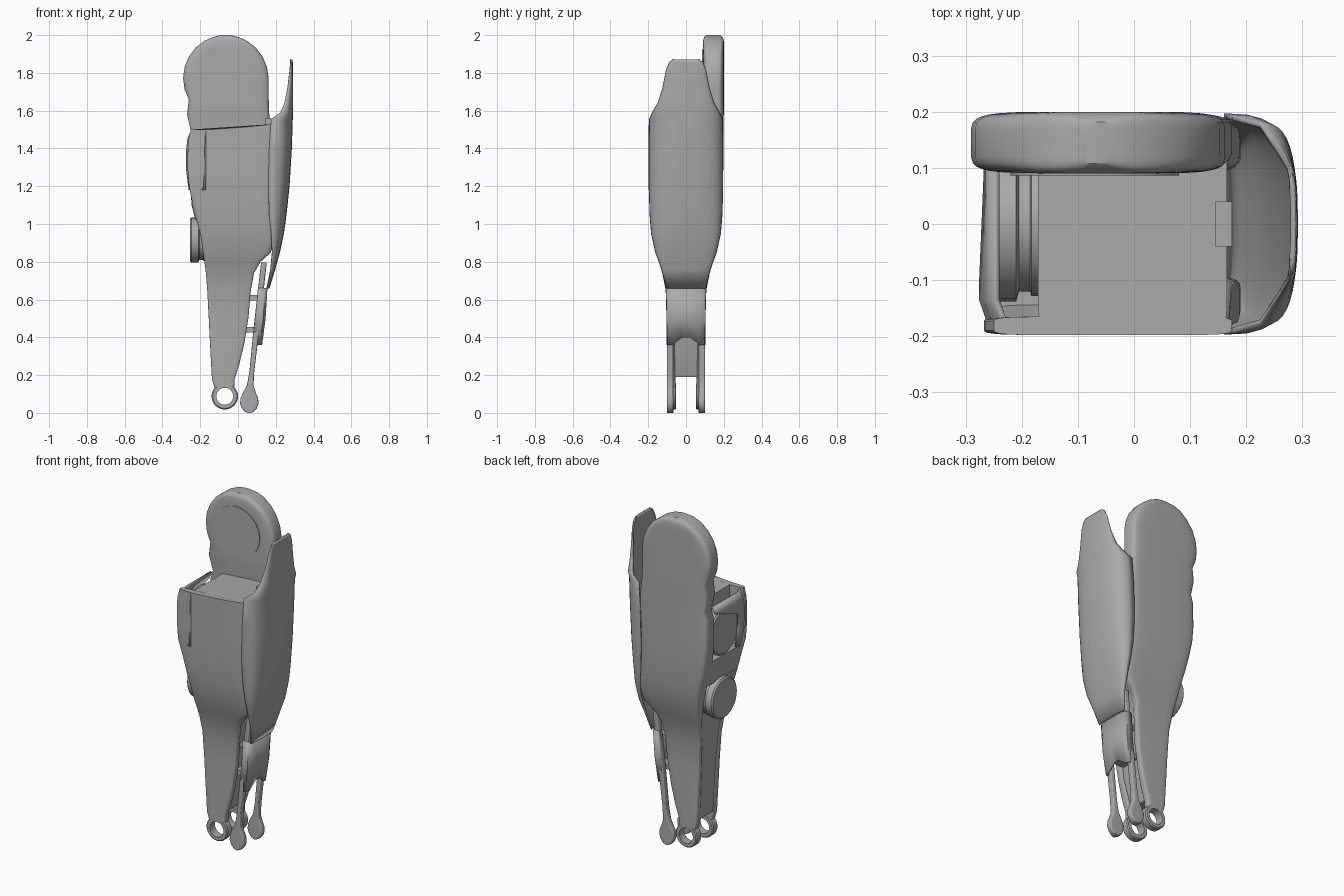
import bpy, bmesh, math
from mathutils import Vector

if "Cube" in bpy.data.objects:
    bpy.data.objects.remove(bpy.data.objects["Cube"])

GREY = bpy.data.materials.new("plain grey")
GREY.use_nodes = True
GREY.diffuse_color = (0.4, 0.4, 0.4, 1)
GREY.node_tree.nodes["Principled BSDF"].inputs["Base Color"].default_value = (0.4, 0.4, 0.4, 1)


def finish(name, bm, angle=35):
    bmesh.ops.remove_doubles(bm, verts=bm.verts, dist=0.0004)
    bmesh.ops.recalc_face_normals(bm, faces=bm.faces)
    me = bpy.data.meshes.new(name)
    bm.to_mesh(me)
    bm.free()
    ob = bpy.data.objects.new(name, me)
    bpy.context.collection.objects.link(ob)
    me.materials.append(GREY)
    bpy.ops.object.select_all(action='DESELECT')
    ob.select_set(True)
    bpy.context.view_layer.objects.active = ob
    bpy.ops.object.shade_smooth_by_angle(angle=math.radians(angle))
    return ob


def power(v, e):
    return math.copysign(abs(v) ** e, v)


def lerp_table(table, z):
    """Linear lookup in a table of (z, value), z descending."""
    if z >= table[0][0]:
        return table[0][1]
    for (za, a), (zb, b) in zip(table, table[1:]):
        if z >= zb:
            return b + (a - b) * (z - zb) / (za - zb)
    return table[-1][1]


def loft(name, stations, e=0.4, top=None, n=32):
    """Rounded-box sections (z, x0, x1, y0, y1) joined top to bottom."""
    bm = bmesh.new()
    rings = []
    for i, (z, x0, x1, y0, y1) in enumerate(stations):
        ring = []
        for k in range(n):
            a = 2 * math.pi * (k + 0.5) / n
            x = (x0 + x1) / 2 + (x1 - x0) / 2 * power(math.cos(a), e)
            y = (y0 + y1) / 2 + (y1 - y0) / 2 * power(math.sin(a), e)
            ring.append(bm.verts.new((x, y, z + (top(x) if top and i == 0 else 0))))
        rings.append(ring)
    for a, b in zip(rings, rings[1:]):
        for k in range(n):
            bm.faces.new((a[k], a[(k + 1) % n], b[(k + 1) % n], b[k]))
    bm.faces.new(rings[0])
    bm.faces.new(rings[-1][::-1])
    return finish(name, bm)


def lathe(name, profile, centre, axis, n=32):
    """Closed profile of (radius, offset) turned about the x or y axis."""
    bm = bmesh.new()
    rings = []
    for k in range(n):
        a = 2 * math.pi * k / n
        u, v = math.cos(a), math.sin(a)
        rings.append([bm.verts.new(Vector(centre) + Vector(
            (d, r * u, r * v) if axis == 'x' else (r * u, d, r * v))) for r, d in profile])
    m = len(profile)
    for k in range(n):
        a, b = rings[k], rings[(k + 1) % n]
        for j in range(m):
            i = (j + 1) % m
            if profile[j][0] or profile[i][0]:
                bm.faces.new((a[j], a[i], b[i], b[j]))
    bmesh.ops.dissolve_degenerate(bm, dist=0.0002, edges=bm.edges)
    return finish(name, bm)


def sheet(name, sections, thickness):
    """Thin shell through matching rows of points."""
    bm = bmesh.new()
    rows = [[bm.verts.new(p) for p in row] for row in sections]
    for a, b in zip(rows, rows[1:]):
        for k in range(len(a) - 1):
            bm.faces.new((a[k], a[k + 1], b[k + 1], b[k]))
    ob = finish(name, bm)
    mod = ob.modifiers.new("thickness", 'SOLIDIFY')
    mod.thickness = thickness
    mod.offset = 0
    return ob


# Shared side outline of the leg: half depth, and (z, x0, x1)
DEPTH = [(1.5, 0.198), (1.2, 0.197), (1.0, 0.188), (0.87, 0.168), (0.76, 0.13),
         (0.66, 0.108), (0.5, 0.103), (0.1, 0.1)]
SIDE = [(1.49, -0.25, 0.175), (1.44, -0.265, 0.175), (1.3, -0.268, 0.17), (1.2, -0.26, 0.17),
        (1.1, -0.24, 0.175), (1.0, -0.215, 0.188), (0.92, -0.195, 0.19), (0.85, -0.185, 0.175),
        (0.8, -0.178, 0.12), (0.74, -0.17, 0.085), (0.65, -0.163, 0.068), (0.5, -0.155, 0.055),
        (0.36, -0.148, 0.032), (0.25, -0.142, 0.005), (0.18, -0.138, -0.018), (0.135, -0.125, -0.02)]
INNER = [(1.5, 0.1), (0.8, 0.09), (0.6, 0.065), (0.1, 0.055)]


def top_edge(x):
    return 0.01 + 0.06 * max(0, x + 0.1) ** 1.2 * 2.2


# Front side panel
loft("front_side_panel", [(z, a, b, -lerp_table(DEPTH, z), -max(lerp_table(INNER, z),
     0.165 if z > 1.15 else 0)) for z, a, b in SIDE], 0.3, top_edge)

# Back side panel, running up into the round knee plate
knee = []
for deg in (83, 72, 60, 45, 30, 15, 0, -15, -30):
    t = math.radians(deg)
    trim = 0.018 if deg > 80 else 0.006 if deg > 70 else 0
    knee.append((1.772 + 0.228 * math.sin(t), -0.065 - 0.226 * math.cos(t),
                 -0.065 + (0.226 * math.cos(t) if deg > 0 else 0.228), 0.09 + trim, 0.2 - trim))
knee[0] = (2.0,) + knee[0][1:]
knee.append((1.58, -0.27, 0.166, 0.09, 0.2))
loft("back_side_panel", knee + [(z, a, b, lerp_table(INNER, z), lerp_table(DEPTH, z))
                                for z, a, b in SIDE], 0.35)
lathe("knee_disc", [(0, 0), (0.15, 0), (0.15, -0.006), (0, -0.006)], (-0.07, 0.092, 1.775), 'y', 48)

# Solid core between the panels
loft("core", [(z, max(a, -0.175) + 0.004, min(b, 0.172) - 0.006, -lerp_table(DEPTH, z) + 0.012,
               lerp_table(DEPTH, z) - 0.012) for z, a, b in SIDE if z > 0.6]
     + [(0.5, -0.15, 0.03, -0.08, 0.08), (0.36, -0.143, 0.02, -0.075, 0.075),
        (0.19, -0.135, -0.03, -0.07, 0.07)], 0.12, top_edge)
loft("top_block", [(1.56, 0.145, 0.175, -0.04, 0.04), (1.4, 0.145, 0.175, -0.04, 0.04)], 0.05)

# Rolled calf edge around the upper disc
rows = []
for z, x in ((1.49, -0.245), (1.45, -0.262), (1.38, -0.27), (1.28, -0.268), (1.18, -0.255)):
    end = 0.1 if z > 1.42 else -0.1
    rows.append([(-0.17, -0.192, z), (x + 0.04, -0.188, z), (x + 0.012, -0.17, z),
                 (x, -0.135, z), (x, end, z)])
sheet("calf_edge", rows, 0.012)
loft("calf_block", [(1.17, -0.25, -0.15, -0.18, 0.15), (1.1, -0.246, -0.15, -0.18, 0.15),
                    (1.02, -0.225, -0.15, -0.17, 0.14)], 0.25)

# Calf discs
DISC = [(0, -0.05), (0.128, -0.05), (0.138, -0.042), (0.138, -0.005), (0.12, 0), (0.12, 0.02),
        (0.128, 0.022), (0.128, 0.045), (0.115, 0.05), (0.115, 0.09), (0, 0.09)]
for name, z, r in (("upper_calf_disc", 1.31, 1.0), ("lower_calf_disc", 0.915, 0.87)):
    lathe(name, [(a * r, d) for a, d in DISC], (-0.205, 0, z), 'x', 24)

# Shin guard: z, front x, edge x, half width
SHIN = [(1.87, 0.284, 0.278, 0.065), (1.855, 0.285, 0.277, 0.085), (1.82, 0.286, 0.274, 0.1),
        (1.72, 0.287, 0.262, 0.12), (1.64, 0.287, 0.245, 0.145), (1.59, 0.286, 0.225, 0.175),
        (1.555, 0.285, 0.175, 0.19), (1.4, 0.28, 0.165, 0.192), (1.2, 0.268, 0.16, 0.192),
        (1.05, 0.252, 0.165, 0.188), (0.95, 0.238, 0.175, 0.18), (0.85, 0.217, 0.18, 0.158),
        (0.76, 0.192, 0.172, 0.125), (0.66, 0.162, 0.152, 0.1)]
rows = []
for z, xo, xe, w in SHIN:
    row = []
    for k in range(21):
        t = math.pi * (k / 20 - 0.5)
        row.append((xe + (xo - xe) * max(0, math.cos(t)) ** 0.65, w * power(math.sin(t), 0.75), z))
    rows.append(row)
sheet("shin_guard", rows, 0.01)

# Lower shin plate with short side flanges and a notched lower edge
rows = []
for z, x, w in ((0.66, 0.15, 0.1), (0.5, 0.14, 0.098), (0.36, 0.122, 0.092)):
    low = z < 0.4
    rows.append([(x - 0.045, -w, z), (x - 0.01, -w, z), (x, -w * 0.8, z),
                 (x, -0.02, z + 0.04 * low), (x, 0.02, z + 0.04 * low),
                 (x, w * 0.8, z), (x - 0.01, w, z), (x - 0.045, w, z)])
sheet("lower_shin_plate", rows, 0.012)
for i, (z, x) in enumerate(((0.61, 0.085), (0.44, 0.07))):
    loft(f"shin_bracket_{i + 1}", [(z + 0.015, x - 0.05, x + 0.065, -0.06, 0.06),
                                   (z - 0.015, x - 0.05, x + 0.06, -0.06, 0.06)], 0.1)

# Ankle rings and shin rods, one pair on each side
ROD = [(0.8, 0.122, 0.152), (0.45, 0.082, 0.113), (0.22, 0.06, 0.086), (0.15, 0.047, 0.082),
       (0.11, 0.025, 0.095), (0.085, 0.014, 0.106), (0.055, 0.011, 0.109), (0.03, 0.02, 0.1),
       (0.012, 0.036, 0.084), (0.005, 0.052, 0.068)]
for side, s in (("front", -1), ("back", 1)):
    lathe(f"{side}_ankle_ring", [(0.045, -0.024), (0.064, -0.024), (0.07, -0.018), (0.07, 0.018),
                                 (0.064, 0.024), (0.045, 0.024)], (-0.07, s * 0.076, 0.088), 'y')
    loft(f"{side}_shin_rod", [(z - 0.005, a, b, s * 0.084 - 0.017, s * 0.084 + 0.017)
                              for z, a, b in ROD], 0.35)
